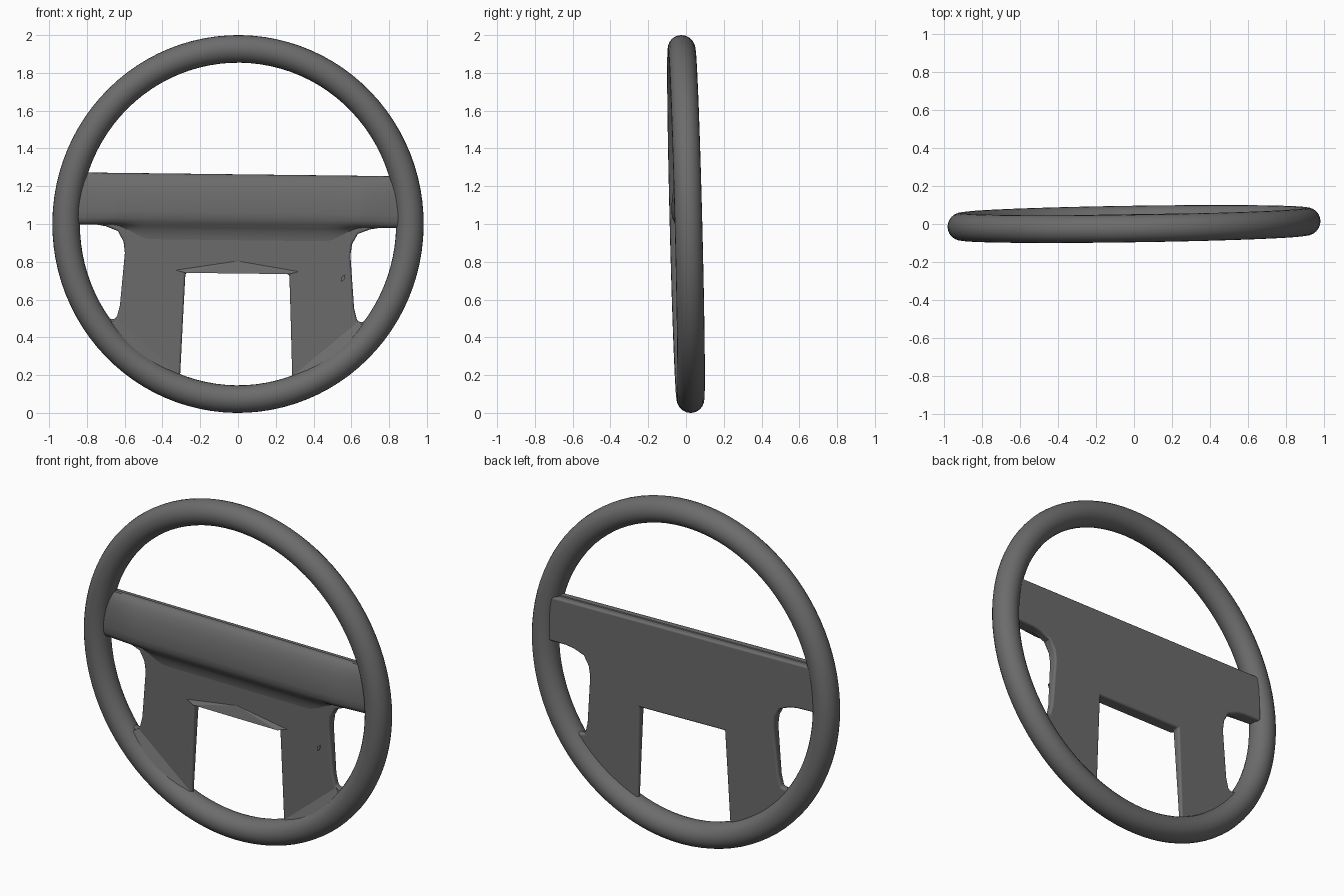
import bpy, bmesh, math
from math import sin, cos, pi

if "Cube" in bpy.data.objects:
    bpy.data.objects.remove(bpy.data.objects["Cube"])

# dark grey plastic for every part
plastic = bpy.data.materials.new("dark_grey")
plastic.diffuse_color = (0.15, 0.15, 0.15, 1)
plastic.use_nodes = True
plastic.node_tree.nodes["Principled BSDF"].inputs["Base Color"].default_value = plastic.diffuse_color

# slight overall lean: the wheel is tilted back and turned a touch
def lean(x, y, z):
    return (x + 0.012 * (z - 1), y - 0.025 * (z - 1) + 0.015 * x, z - 0.012 * x)

def make(name, verts, faces, bevel=0, angle=40):
    me = bpy.data.meshes.new(name)
    me.from_pydata([lean(*v) for v in verts], [], faces)
    me.materials.append(plastic)
    bm = bmesh.new()
    bm.from_mesh(me)
    bmesh.ops.recalc_face_normals(bm, faces=bm.faces)
    bm.to_mesh(me)
    bm.free()
    ob = bpy.data.objects.new(name, me)
    bpy.context.collection.objects.link(ob)
    if bevel:
        m = ob.modifiers.new("rounding", 'BEVEL')
        m.width, m.segments, m.limit_method = bevel, 3, 'ANGLE'
        m.angle_limit = math.radians(50)
        m.harden_normals = True
    bpy.ops.object.select_all(action='DESELECT')
    bpy.context.view_layer.objects.active = ob
    ob.select_set(True)
    bpy.ops.object.shade_smooth_by_angle(angle=math.radians(angle))
    return ob

def loft(name, rings, closed=False, **kw):
    n, count = len(rings[0]), len(rings)
    faces = []
    for i in range(count if closed else count - 1):
        a, b = i * n, ((i + 1) % count) * n
        faces += [(a + j, a + (j + 1) % n, b + (j + 1) % n, b + j) for j in range(n)]
    if not closed:
        faces += [tuple(range(n)), tuple(range((count - 1) * n, count * n))]
    return make(name, [v for r in rings for v in r], faces, **kw)

# rim: slightly oval ring with a round section
RX, RZ, T = 0.91, 0.927, 0.073
rings = []
for i in range(96):
    a = 2 * pi * i / 96
    rings.append([((RX + T * cos(t)) * cos(a), T * sin(t), 1 + (RZ + T * cos(t)) * sin(a))
                  for t in (2 * pi * j / 24 for j in range(24))])
loft("rim", rings, closed=True)

# back plate: flat back of the crossbar and two legs around an open window
half = [(0.275, 0.738), (0.285, 0.5), (0.298, 0.16), (0.45, 0.24), (0.58, 0.33),
        (0.72, 0.46), (0.72, 0.50), (0.655, 0.488), (0.637, 0.495), (0.62, 0.56),
        (0.597, 0.84), (0.605, 0.90), (0.635, 0.955), (0.70, 0.98), (0.75, 0.988),
        (0.86, 0.99), (0.855, 1.255)]
outline = half + [(-x, z) for x, z in reversed(half)]
loft("back_plate", [[(x, -0.012, z) for x, z in outline],
                    [(x, 0.058 - 0.04 * (1.25 - z), z) for x, z in outline]], bevel=0.013)

# gussets: sloped strips where the legs run into the rim
for side, s in (("left", -1), ("right", 1)):
    strip = [(0.303, -0.011, 0.205), (0.638, -0.011, 0.490), (0.70, -0.045, 0.45),
             (0.335, -0.045, 0.15)]
    loft(side + "_gusset", [[(s * x, y, z) for x, y, z in strip],
                            [(s * x, 0.0, z) for x, y, z in strip]], angle=20)

# crossbar: bulged front, fillet running down onto the plate
def section(x):
    ax = abs(x)
    k = min(1, max(0, (0.66 - ax) / 0.2))
    k = k * k * (3 - 2 * k)
    s = 1 - 0.45 * max(0, (ax - 0.66) / 0.2)
    prof = [(0.03, 1.0), (0.03, 1.245), (0.022, 1.26), (0.01, 1.263), (-0.005, 1.262),
            (-0.02, 1.25), (-0.036, 1.225), (-0.052, 1.18), (-0.062, 1.12),
            (-0.066, 1.06), (-0.063, 1.025), (-0.052, 1.003),
            (-0.036, 0.993 - 0.013 * k), (-0.023, 0.99 - 0.03 * k),
            (-0.0135, 0.989 - 0.065 * k), (-0.008, 0.988 - 0.10 * k)]
    return [(x, y * (s if y < 0 else 1), z) for y, z in prof]

xs = [0, 0.25, 0.45, 0.48, 0.51, 0.54, 0.57, 0.6, 0.63, 0.66, 0.71, 0.76, 0.81, 0.86]
loft("crossbar", [section(x) for x in [-x for x in xs[:0:-1]] + xs])

# shallow pointed lip above the window
make("window_lip", [(0, -0.013, 0.804), (-0.325, -0.013, 0.752), (0.325, -0.013, 0.752),
                    (-0.275, -0.030, 0.738), (0.275, -0.030, 0.738),
                    (-0.275, 0.01, 0.738), (0.275, 0.01, 0.738), (0, 0.01, 0.804)],
     [(0, 1, 3), (0, 3, 4), (0, 4, 2), (3, 5, 6, 4), (1, 5, 3), (2, 4, 6),
      (0, 7, 5, 1), (0, 2, 6, 7), (7, 6, 5)], angle=5)

# small loose chip in front of the right leg
chip = [(0.548, 0.70), (0.565, 0.71), (0.572, 0.74), (0.553, 0.73)]
loft("small_chip", [[(x, y, z) for x, z in chip] for y in (-0.056, -0.052)])
